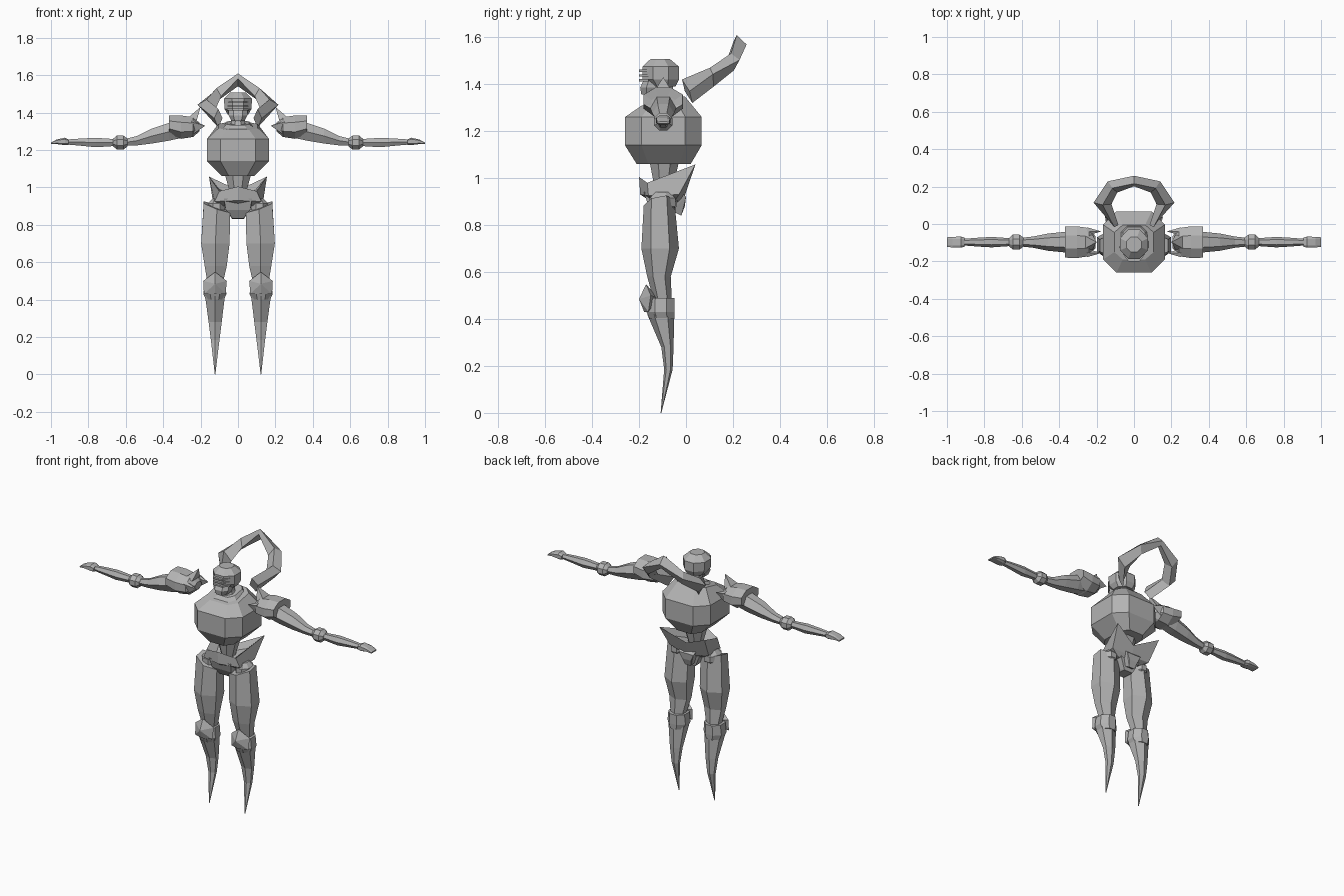
import bpy, bmesh, math
from mathutils import Vector

grey = bpy.data.materials.new("plain grey")
grey.diffuse_color = (0.45, 0.45, 0.45, 1)


def finish(name, bm, mirror):
    bmesh.ops.recalc_face_normals(bm, faces=bm.faces)
    me = bpy.data.meshes.new(name)
    bm.to_mesh(me)
    bm.free()
    me.materials.append(grey)
    ob = bpy.data.objects.new(name, me)
    bpy.context.collection.objects.link(ob)
    if mirror:
        ob.modifiers.new("mirror", 'MIRROR').use_clip = False
    return ob


def bridge(name, rings, mirror=False):
    """Join rings of 3D points into a closed, flat-faced skin."""
    bm = bmesh.new()
    loops = [[bm.verts.new(p) for p in ring] for ring in rings]
    n = len(loops[0])
    for a, b in zip(loops, loops[1:]):
        for i in range(n):
            j = (i + 1) % n
            bm.faces.new((a[i], a[j], b[j], b[i]))
    bm.faces.new(loops[0])
    bm.faces.new(loops[-1])
    return finish(name, bm, mirror)


def hull(name, pts, mirror=False):
    bm = bmesh.new()
    for p in pts:
        bm.verts.new(p)
    res = bmesh.ops.convex_hull(bm, input=bm.verts)
    loose = [v for v in bm.verts if not v.link_faces]
    bmesh.ops.delete(bm, geom=loose, context='VERTS')
    return finish(name, bm, mirror)


def ngon(n, turn=0.0):
    """Regular polygon stretched to fill the unit square."""
    p = [(math.cos(2 * math.pi * (i + turn) / n), math.sin(2 * math.pi * (i + turn) / n)) for i in range(n)]
    mx, my = max(abs(a) for a, b in p), max(abs(b) for a, b in p)
    return [(a / mx, b / my) for a, b in p]


def chamfered(k):
    return [(1, -k), (1, k), (k, 1), (-k, 1), (-1, k), (-1, -k), (-k, -1), (k, -1)]


def upright(name, shape, rows, mirror=False):
    """rows: z, x0, x1, y0, y1, slope along x, slope along y"""
    rings = []
    for z, x0, x1, y0, y1, *s in rows:
        sx, sy = s if s else (0, 0)
        rings.append([((x0 + x1) / 2 + u * (x1 - x0) / 2, (y0 + y1) / 2 + v * (y1 - y0) / 2,
                       z + sx * u + sy * v) for u, v in shape])
    return bridge(name, rings, mirror)


def sideways(name, shape, rows):
    """rows: x, y half size, z0, z1; mirrored, centred on the arm line"""
    return bridge(name, [[(x, ARM_Y + u * h, (z0 + z1) / 2 + v * (z1 - z0) / 2) for u, v in shape]
                         for x, h, z0, z1 in rows], True)


ARM_Y = -0.097
OCT, HEX_Y, HEX = chamfered(0.57), ngon(6, 0.5), ngon(6)

# Torso and waist
upright("chest", OCT, [(1.06, -.085, .085, -.21, .02), (1.14, -.165, .165, -.26, .067),
                       (1.26, -.165, .165, -.26, .067), (1.328, -.105, .105, -.19, -.005, 0, .02)])
upright("waist", ngon(8, .5), [(1.07, -.07, .07, -.155, -.03), (.94, -.035, .035, -.13, -.06)])
upright("neck", ngon(8, .5), [(1.29, -.06, .06, -.15, -.03), (1.35, -.035, .035, -.135, -.055),
                              (1.41, -.035, .035, -.135, -.055)])

# Head with face plate and slatted visor
upright("helmet", ngon(8, .5), [(1.39, -.055, .055, -.155, -.045), (1.42, -.072, .072, -.185, -.03),
                                (1.475, -.075, .075, -.185, -.03), (1.508, -.04, .04, -.15, -.07)])
upright("jaw", chamfered(.5), [(1.355, -.035, .035, -.19, -.1), (1.385, -.05, .05, -.195, -.09),
                               (1.42, -.05, .05, -.18, -.09)])
for i in range(3):
    z = 1.412 + i * .02
    hull(f"visor_slat_{i + 1}", [(x, y, z + dz) for x, y in ((-.06, -.16), (.06, -.16), (-.03, -.2), (.03, -.2))
                                for dz in (0, .01)])
upright("collar", OCT, [(1.31, -.09, .09, -.17, 0), (1.345, -.06, .06, -.15, -.015, 0, .012)])

# Arched scarf behind the shoulders: stations of centre, outward and upward offsets
half = [((.105, .005, 1.37), (.022, .01, 0), (0, -.022, .05)),
        ((.168, .11, 1.43), (.048, .004, .012), (0, -.008, .04)),
        ((.115, .198, 1.495), (.025, .03, .008), (0, -.006, .036)),
        ((0, .23, 1.575), (0, .028, -.006), (0, -.014, .034))]
flip = Vector((-1, 1, 1))
stations = [[Vector(v) for v in s] for s in half]
stations += [[v * flip for v in s] for s in reversed(stations[:3])]
bridge("scarf", [[c + o, c + u, c - o, c - u] for c, o, u in stations])

# Pelvis: winged belt, crotch wedge, tail plate and hip joints
def both_sides(pts):
    return pts + [(-x, y, z) for x, y, z in reversed(pts) if x > 0]

def belt_ring(front, side, wing, back):
    return [front, side, wing, back, (-wing[0], wing[1], wing[2]), (-side[0], side[1], side[2])]

bridge("belt", [belt_ring((0, -.15, .95), (.06, -.13, .95), (.10, -.03, .99), (0, -.03, .95)),
                belt_ring((0, -.2, 1.005), (.10, -.165, .98), (.155, .04, 1.058), (0, -.005, .985)),
                belt_ring((0, -.195, .93), (.125, -.16, .925), (.135, -.03, .93), (0, -.01, .91)),
                belt_ring((0, -.15, .90), (.08, -.13, .90), (.08, -.05, .90), (0, -.03, .89))])
hull("crotch_wedge", both_sides([(.075, -.18, .94), (.085, -.03, .94), (.065, -.16, .88),
                                 (.03, -.13, .835), (.03, -.05, .83)]))
hull("tail_plate", both_sides([(.06, -.03, .95), (.05, .0, .92), (.03, -.005, .88),
                               (.02, -.02, .84), (.03, -.06, .86)]))
upright("hip_joint", ngon(8, .5), [(.855, .095, .135, -.13, -.07), (.88, .07, .16, -.155, -.045),
                                   (.915, .07, .16, -.155, -.045), (.94, .095, .135, -.13, -.07)], True)

# Legs
upright("thigh", HEX_Y, [(.895, .042, .183, -.18, -.05, .025, .012), (.70, .045, .197, -.19, -.03),
                         (.58, .06, .178, -.165, -.065), (.47, .085, .16, -.135, -.06)], True)
upright("knee_cuff", ngon(8, .5), [(.49, .068, .178, -.165, -.048), (.43, .062, .185, -.168, -.048),
                                   (.40, .075, .172, -.155, -.05)], True)
hull("knee_guard", [(.122, -.17, .548), (.122, -.2, .485), (.06, -.15, .50), (.186, -.15, .50),
                    (.066, -.16, .43), (.182, -.16, .43), (.122, -.178, .43), (.122, -.12, .49)], True)
upright("shin", HEX_Y, [(.42, .07, .176, -.165, -.05), (.28, .087, .157, -.105, -.053),
                        (.185, .099, .145, -.093, -.057), (0.0, .121, .124, -.108, -.105)], True)

# Arms
sideways("shoulder_pad", ngon(8, .5), [(.205, .03, 1.30, 1.345), (.24, .075, 1.27, 1.375),
                                       (.305, .085, 1.26, 1.385), (.37, .083, 1.285, 1.385),
                                       (.365, .05, 1.29, 1.35)])
hull("top_spike", [(.20, ARM_Y, 1.43), (.22, -.135, 1.36), (.22, -.06, 1.36),
                   (.27, -.135, 1.37), (.27, -.06, 1.37)], True)
for label, y in (("front", -.155), ("back", -.04)):
    hull(f"{label}_spike", [(.175, y, 1.33), (.25, y - .022, 1.35), (.25, y + .022, 1.35),
                            (.24, y, 1.285), (.25, y, 1.36)], True)
sideways("upper_arm", HEX, [(.30, .05, 1.265, 1.345), (.37, .055, 1.25, 1.345), (.46, .046, 1.235, 1.315),
                            (.54, .03, 1.225, 1.275), (.61, .022, 1.222, 1.258)])
sideways("elbow", ngon(8, .5), [(.592, .025, 1.218, 1.262), (.612, .04, 1.203, 1.277),
                                (.648, .04, 1.203, 1.277), (.668, .022, 1.22, 1.26)])
sideways("forearm", HEX, [(.65, .02, 1.222, 1.258), (.76, .028, 1.215, 1.265), (.83, .024, 1.222, 1.262),
                          (.92, .017, 1.23, 1.256)])
sideways("hand", chamfered(.6), [(.905, .024, 1.228, 1.256), (.925, .03, 1.226, 1.266),
                                 (.97, .028, 1.232, 1.256), (1.0, .026, 1.232, 1.24)])
